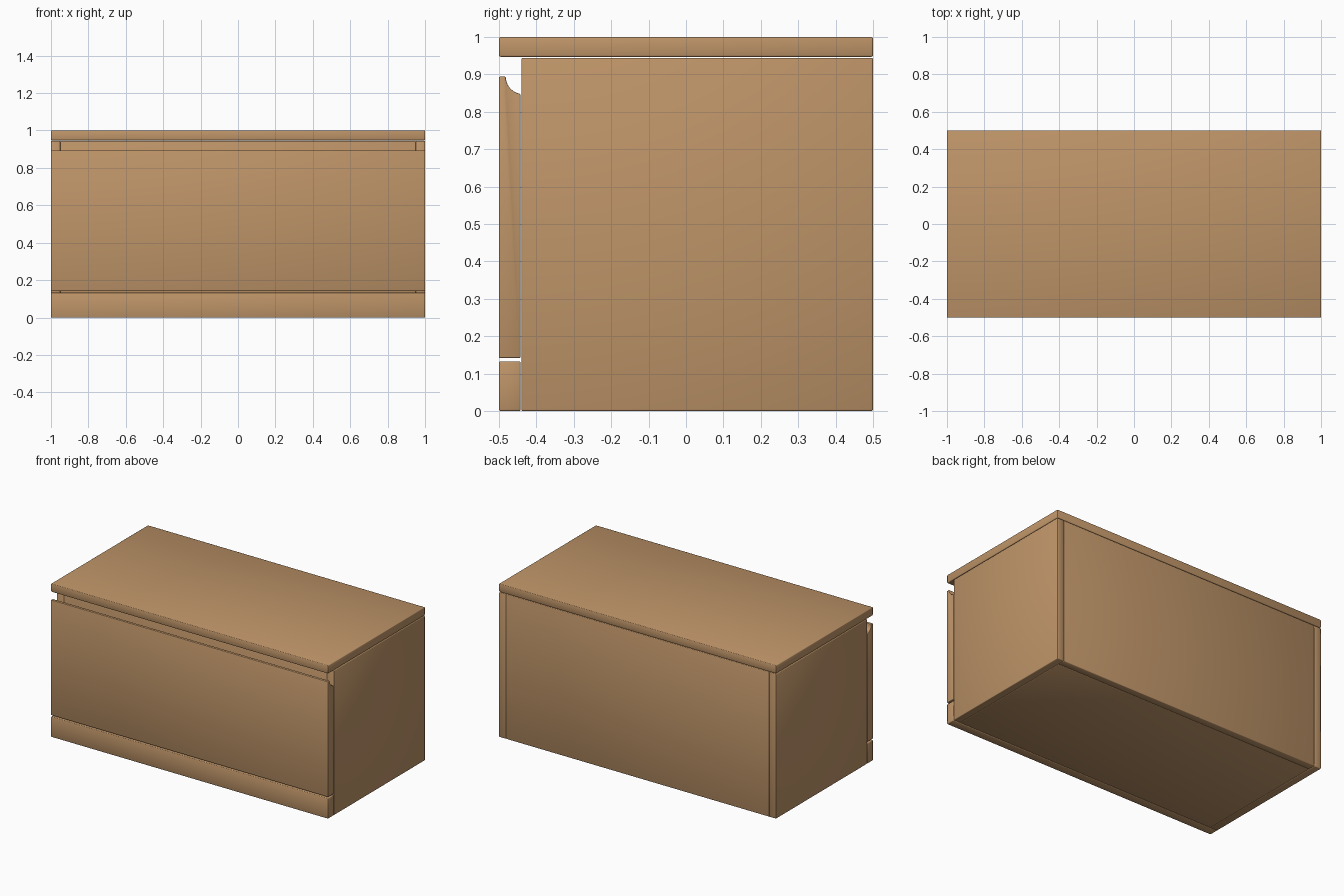
import bpy, bmesh, math

cube = bpy.data.objects.get("Cube")
if cube:
    bpy.data.objects.remove(cube, do_unlink=True)

# Single warm wood colour
wood = bpy.data.materials.new("warm_wood")
wood.use_nodes = True
colour = (0.52, 0.30, 0.14, 1)
wood.diffuse_color = colour
wood.node_tree.nodes["Principled BSDF"].inputs["Base Color"].default_value = colour


def extruded_panel(name, profile, x0, x1, bevel=0.004):
    """Extrude a (y, z) outline along x and soften its edges."""
    bm = bmesh.new()
    face = bm.faces.new([bm.verts.new((x0, y, z)) for y, z in profile])
    moved = bmesh.ops.extrude_face_region(bm, geom=[face])["geom"]
    bmesh.ops.translate(bm, vec=(x1 - x0, 0, 0),
                        verts=[v for v in moved if isinstance(v, bmesh.types.BMVert)])
    bmesh.ops.recalc_face_normals(bm, faces=bm.faces[:])
    mesh = bpy.data.meshes.new(name)
    bm.to_mesh(mesh)
    bm.free()
    obj = bpy.data.objects.new(name, mesh)
    bpy.context.collection.objects.link(obj)
    mesh.materials.append(wood)
    mod = obj.modifiers.new("soft_edges", "BEVEL")
    mod.width = bevel
    mod.segments = 2
    mod.limit_method = "ANGLE"
    mod.angle_limit = math.radians(40)
    bpy.ops.object.select_all(action="DESELECT")
    obj.select_set(True)
    bpy.context.view_layer.objects.active = obj
    bpy.ops.object.modifier_apply(modifier=mod.name)
    bpy.ops.object.shade_smooth_by_angle(angle=math.radians(50))
    return obj


def board(name, x, y, z):
    outline = [(y[0], z[0]), (y[1], z[0]), (y[1], z[1]), (y[0], z[1])]
    return extruded_panel(name, outline, *x)


# Carcass
FRONT, BACK, TOP, T = -0.44, 0.5, 0.944, 0.05
inner = (T - 1, 1 - T)
board("top_board", (-1, 1), (-0.5, BACK), (0.947, 1))
board("right_side", (-1, inner[0]), (FRONT, BACK), (0, TOP))
board("left_side", (inner[1], 1), (FRONT, BACK), (0, TOP))
board("back_board", inner, (BACK - T, BACK), (0, TOP))
board("bottom_board", inner, (FRONT, BACK - T), (0, T))
board("inner_front", inner, (FRONT, FRONT + T), (T, TOP))

# Plinth under the drawer
board("plinth", (-1, 1), (-0.5, FRONT - 0.002), (0, 0.133))

# Drawer front with a scooped finger grip behind its top edge
grip = [(-0.482, 0.894)]
for i in range(1, 9):
    a = math.radians(180 + 78 * i / 8)
    grip.append((-0.435 + 0.047 * math.cos(a), 0.894 + 0.047 * math.sin(a)))
grip.append((FRONT - 0.002, 0.846))
outline = [(-0.5, 0.142), (-0.5, 0.894)] + grip + [(FRONT - 0.002, 0.142)]
extruded_panel("drawer_front", outline, -1, 1, 0.003)
